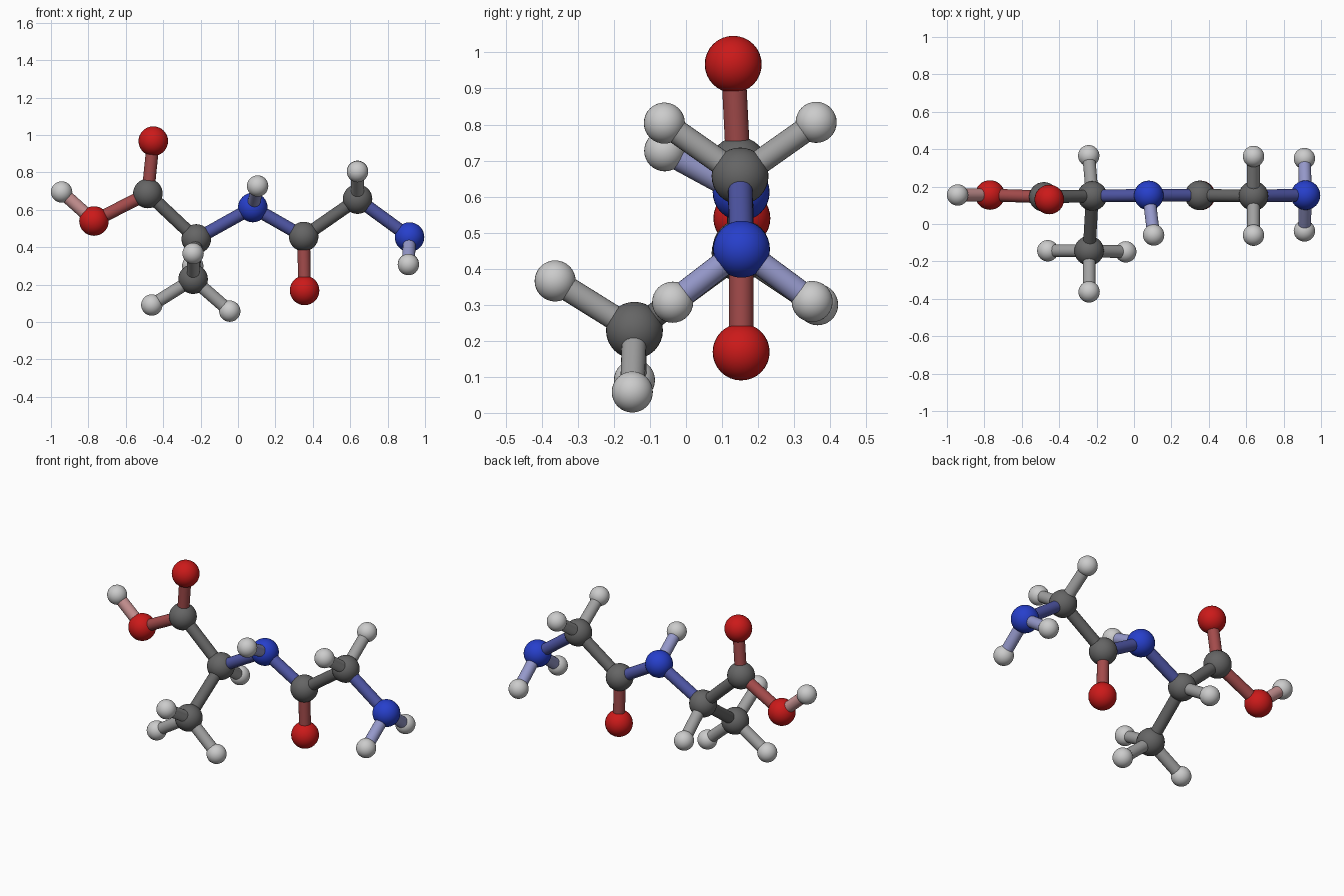
import bpy
from mathutils import Vector

if "Cube" in bpy.data.objects:
    bpy.data.objects.remove(bpy.data.objects["Cube"])

# Element styles: ball radius and colour
STYLE = {
    "carbon": (0.079, (0.13, 0.13, 0.13)),
    "hydrogen": (0.057, (0.58, 0.58, 0.58)),
    "oxygen": (0.079, (0.60, 0.01, 0.01)),
    "nitrogen": (0.079, (0.02, 0.05, 0.60)),
}
BOND_RADIUS = 0.034

# Atoms: element and centre
ATOMS = {
    "acid_carbon": ("carbon", (-0.482, 0.145, 0.687)),
    "acid_oxygen": ("oxygen", (-0.453, 0.131, 0.967)),
    "hydroxyl_oxygen": ("oxygen", (-0.77, 0.155, 0.54)),
    "hydroxyl_hydrogen": ("hydrogen", (-0.943, 0.155, 0.695)),
    "alpha_carbon": ("carbon", (-0.223, 0.15, 0.444)),
    "alpha_hydrogen": ("hydrogen", (-0.242, 0.365, 0.30)),
    "methyl_carbon": ("carbon", (-0.24, -0.143, 0.229)),
    "methyl_hydrogen_front": ("hydrogen", (-0.24, -0.363, 0.366)),
    "methyl_hydrogen_left": ("hydrogen", (-0.461, -0.143, 0.091)),
    "methyl_hydrogen_right": ("hydrogen", (-0.044, -0.149, 0.058)),
    "amide_nitrogen": ("nitrogen", (0.079, 0.153, 0.612)),
    "amide_hydrogen": ("hydrogen", (0.105, -0.059, 0.727)),
    "amide_carbon": ("carbon", (0.351, 0.153, 0.457)),
    "amide_oxygen": ("oxygen", (0.356, 0.153, 0.169)),
    "chain_carbon": ("carbon", (0.639, 0.15, 0.657)),
    "chain_hydrogen_back": ("hydrogen", (0.639, 0.361, 0.806)),
    "chain_hydrogen_front": ("hydrogen", (0.639, -0.06, 0.804)),
    "amine_nitrogen": ("nitrogen", (0.917, 0.154, 0.454)),
    "amine_hydrogen_back": ("hydrogen", (0.911, 0.35, 0.309)),
    "amine_hydrogen_front": ("hydrogen", (0.911, -0.037, 0.307)),
}

# Each atom with the atoms bonded to it
BONDS = {
    "acid_carbon": ["acid_oxygen", "hydroxyl_oxygen", "alpha_carbon"],
    "hydroxyl_oxygen": ["hydroxyl_hydrogen"],
    "alpha_carbon": ["alpha_hydrogen", "methyl_carbon", "amide_nitrogen"],
    "methyl_carbon": ["methyl_hydrogen_front", "methyl_hydrogen_left", "methyl_hydrogen_right"],
    "amide_nitrogen": ["amide_hydrogen", "amide_carbon"],
    "amide_carbon": ["amide_oxygen", "chain_carbon"],
    "chain_carbon": ["chain_hydrogen_back", "chain_hydrogen_front", "amine_nitrogen"],
    "amine_nitrogen": ["amine_hydrogen_back", "amine_hydrogen_front"],
}


def material(name, rgb):
    mat = bpy.data.materials.get(name) or bpy.data.materials.new(name)
    mat.diffuse_color = (*rgb, 1)
    mat.use_nodes = True
    mat.node_tree.nodes["Principled BSDF"].inputs["Base Color"].default_value = mat.diffuse_color
    return mat


def finish(name, mat):
    ob = bpy.context.object
    ob.name = name
    ob.data.materials.append(mat)
    bpy.ops.object.shade_smooth_by_angle()


def ball(name, element, centre):
    radius, rgb = STYLE[element]
    bpy.ops.mesh.primitive_uv_sphere_add(segments=32, ring_count=16, radius=radius, location=centre)
    finish(name, material(element, rgb))


def bond(a, b):
    (ea, pa), (eb, pb) = ATOMS[a], ATOMS[b]
    pa, pb = Vector(pa), Vector(pb)
    d = pb - pa
    bpy.ops.mesh.primitive_cylinder_add(
        vertices=24, radius=BOND_RADIUS, depth=d.length, location=(pa + pb) / 2,
        rotation=d.to_track_quat('Z', 'Y').to_euler())
    # The rod colour is the blend of its two ends
    rgb = [(u + v) / 2 for u, v in zip(STYLE[ea][1], STYLE[eb][1])]
    finish(f"bond_{a}_to_{b}", material("bond_" + "_".join(sorted((ea, eb))), rgb))


# Balls
for name, (element, centre) in ATOMS.items():
    ball(name, element, centre)

# Connecting rods
for a, partners in BONDS.items():
    for b in partners:
        bond(a, b)
